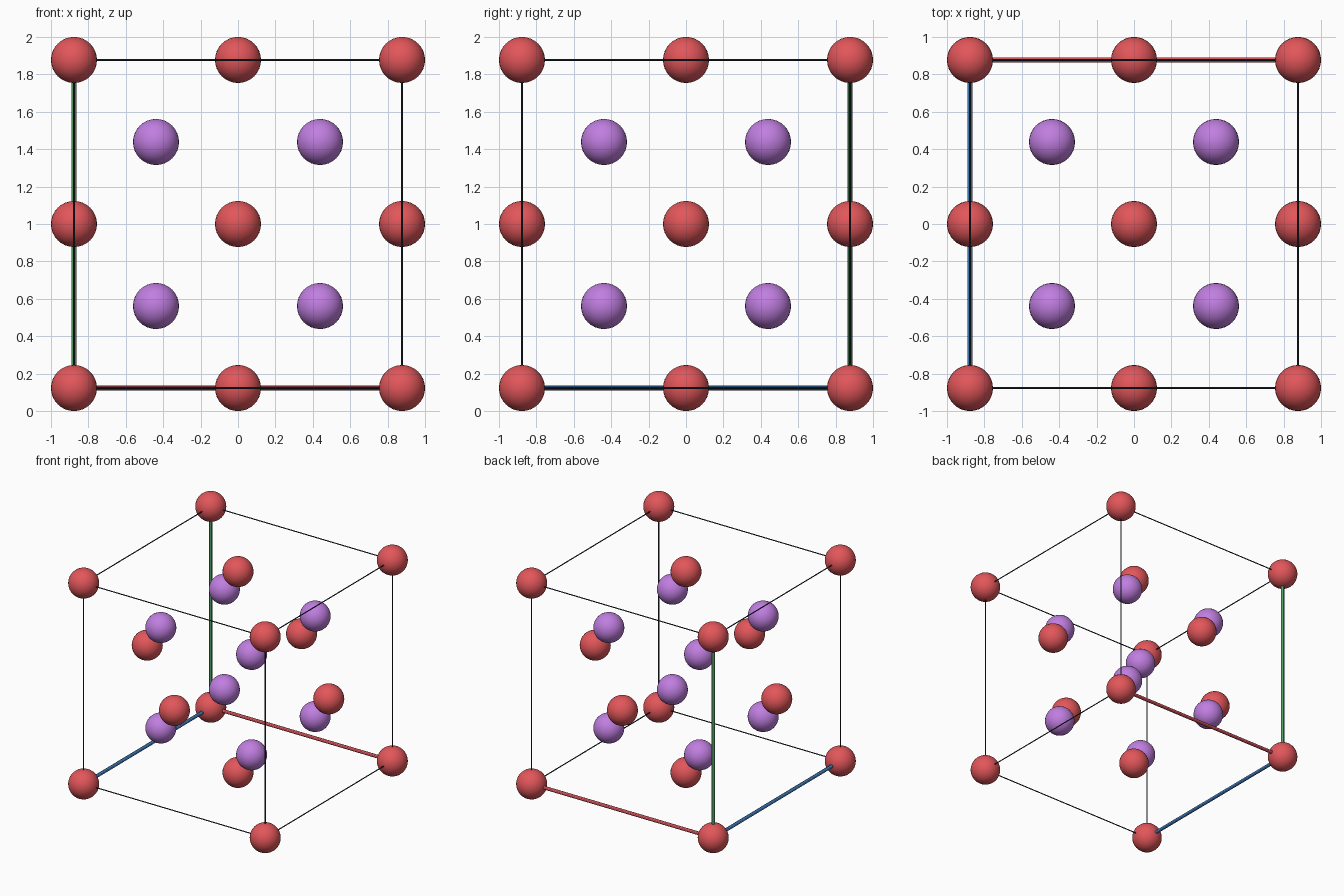
import bpy
from itertools import product
from mathutils import Vector

if "Cube" in bpy.data.objects:
    bpy.data.objects.remove(bpy.data.objects["Cube"])

HALF = 0.877      # half the cell edge
R = 0.123         # atom radius
CENTRE = Vector((0, 0, 1))


def material(name, rgb):
    lin = [((c / 255 + 0.055) / 1.055) ** 2.4 for c in rgb]
    m = bpy.data.materials.new(name)
    m.diffuse_color = (*lin, 1)
    m.use_nodes = True
    m.node_tree.nodes["Principled BSDF"].inputs["Base Color"].default_value = m.diffuse_color
    return m


RED = material("atom red", (226, 86, 90))
PURPLE = material("atom purple", (192, 126, 224))
DARK = material("edge dark", (42, 52, 60))
AXIS_RED = material("axis red", (212, 84, 92))
AXIS_BLUE = material("axis blue", (66, 126, 190))
AXIS_GREEN = material("axis green", (84, 158, 98))


def finish(name, mat):
    ob = bpy.context.object
    ob.name = name
    ob.data.materials.append(mat)
    bpy.ops.object.shade_smooth_by_angle()


def atom(name, p, mat):
    bpy.ops.mesh.primitive_uv_sphere_add(segments=32, ring_count=16, radius=R,
                                         location=CENTRE + Vector(p) * HALF)
    finish(name, mat)


def rod(name, a, b, radius, mat, sides):
    a, b = (CENTRE + Vector(p) * HALF for p in (a, b))
    bpy.ops.mesh.primitive_cylinder_add(
        vertices=sides, radius=radius, depth=(b - a).length, location=(a + b) / 2,
        rotation=(b - a).to_track_quat('Z', 'Y').to_euler())
    finish(name, mat)


# Red atoms at cell corners and face centres
for p in product((-1, 0, 1), repeat=3):
    zeros = p.count(0)
    if zeros == 0:
        atom("corner_atom", p, RED)
    elif zeros == 2:
        atom("face_atom", p, RED)

# Purple atoms at the eight inner sites
for p in product((-0.5, 0.5), repeat=3):
    atom("inner_atom", p, PURPLE)

# Cell edges: the three meeting at the back left bottom corner are coloured axes
ORIGIN = (-1, 1, -1)
AXES = (AXIS_RED, AXIS_BLUE, AXIS_GREEN)
for axis in range(3):
    for s, t in product((-1, 1), repeat=2):
        a, b = [s, t], [s, t]
        a.insert(axis, -1)
        b.insert(axis, 1)
        if ORIGIN in (tuple(a), tuple(b)):
            rod("axis_rod", a, b, 0.0145, AXES[axis], 12)
        else:
            rod("cell_edge", a, b, 0.0045, DARK, 8)
